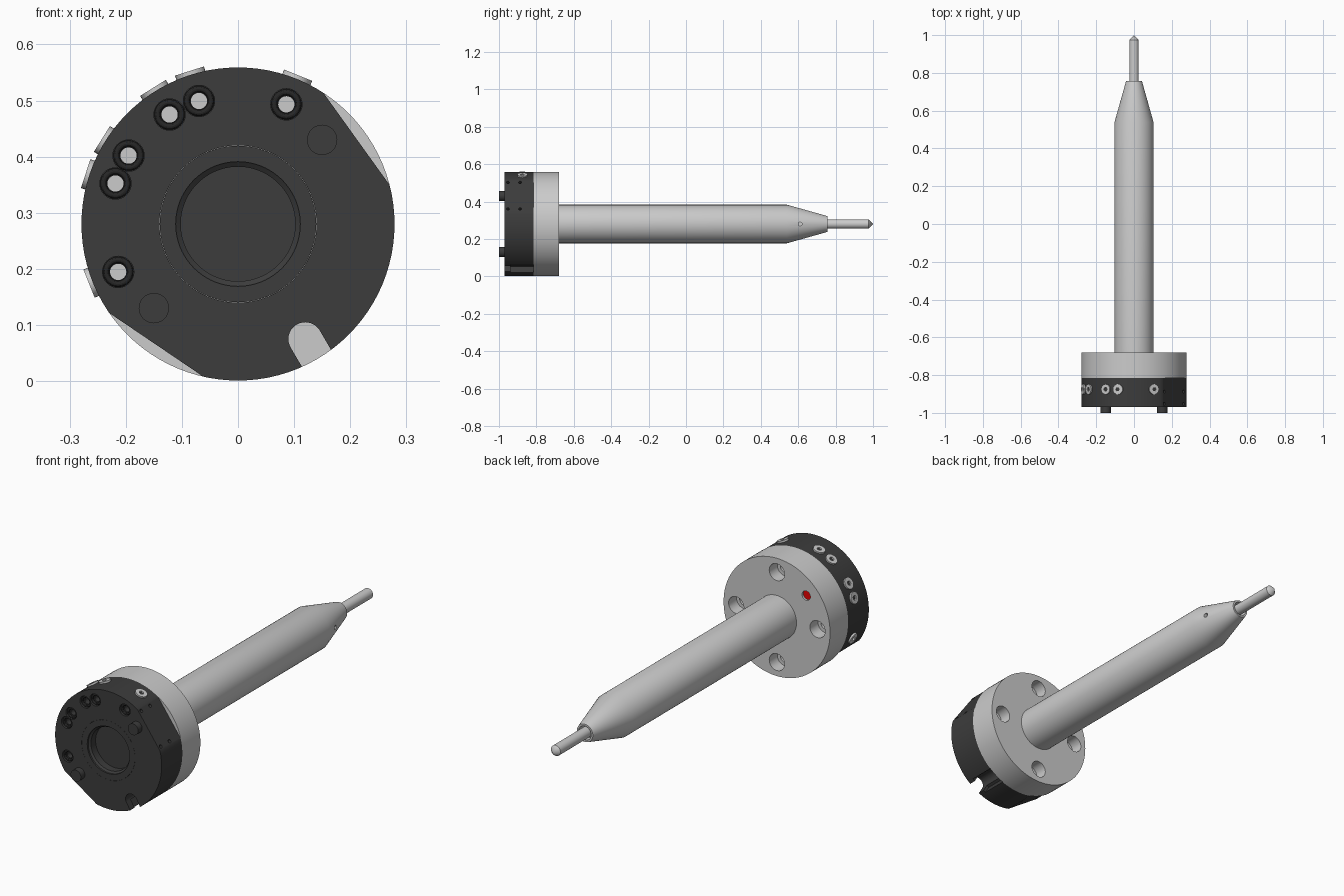
import bpy, bmesh, math
from mathutils import Matrix, Vector

if "Cube" in bpy.data.objects:
    bpy.data.objects.remove(bpy.data.objects["Cube"])

CZ = 0.28          # height of the long axis
R = 0.279          # disk radius


def material(name, rgb):
    m = bpy.data.materials.new(name)
    m.diffuse_color = (*rgb, 1)
    m.use_nodes = True
    m.node_tree.nodes["Principled BSDF"].inputs["Base Color"].default_value = m.diffuse_color
    return m


DARK = material("dark", (0.045, 0.045, 0.045))
BLACK = material("black", (0.02, 0.02, 0.02))
RED = material("red", (0.8, 0.0, 0.0))


def finish(name, bm, mat=None):
    bmesh.ops.recalc_face_normals(bm, faces=bm.faces)
    me = bpy.data.meshes.new(name)
    bm.to_mesh(me)
    bm.free()
    ob = bpy.data.objects.new(name, me)
    bpy.context.collection.objects.link(ob)
    if mat:
        me.materials.append(mat)
    return ob


def polar(deg, r, y, t=0.0):
    """Point at angle and radius round the axis, shifted t along the tangent."""
    c, s = math.cos(math.radians(deg)), math.sin(math.radians(deg))
    return Vector((r * c - t * s, y, CZ + r * s + t * c))


def cyl(name, p0, p1, r, mat=None, seg=32):
    d = p1 - p0
    m = Matrix.Translation((p0 + p1) / 2) @ d.to_track_quat('Z', 'Y').to_matrix().to_4x4()
    bm = bmesh.new()
    bmesh.ops.create_cone(bm, cap_ends=True, segments=seg, radius1=r, radius2=r,
                          depth=d.length, matrix=m)
    return finish(name, bm, mat)


def box(deg, r0, r1, y0, y1, half):
    m = (Matrix.Translation((0, 0, CZ)) @ Matrix.Rotation(-math.radians(deg), 4, 'Y')
         @ Matrix.Translation(((r0 + r1) / 2, (y0 + y1) / 2, 0))
         @ Matrix.Diagonal((r1 - r0, y1 - y0, 2 * half, 1)))
    bm = bmesh.new()
    bmesh.ops.create_cube(bm, size=1, matrix=m)
    return finish("cutter", bm)


def lathe(name, profile, mat=None, seg=96):
    """Spin (radius, y) points round the long axis."""
    bm = bmesh.new()
    vs = [bm.verts.new((r, y, CZ)) for r, y in profile]
    es = [bm.edges.new(p) for p in zip(vs, vs[1:])]
    bmesh.ops.spin(bm, geom=vs + es, cent=(0, 0, CZ), axis=(0, 1, 0),
                   angle=2 * math.pi, steps=seg)
    bmesh.ops.remove_doubles(bm, verts=bm.verts, dist=1e-5)
    return finish(name, bm, mat)


def cut(ob, cutters):
    for c in cutters:
        mod = ob.modifiers.new("cut", 'BOOLEAN')
        mod.operation, mod.solver, mod.object = 'DIFFERENCE', 'EXACT', c
    dg = bpy.context.evaluated_depsgraph_get()
    me = bpy.data.meshes.new_from_object(ob.evaluated_get(dg))
    ob.modifiers.clear()
    ob.data = me
    for c in cutters:
        bpy.data.objects.remove(c)


def hole(deg, r, y0, y1, rad, seg=32):
    return cyl("cutter", polar(deg, r, y0), polar(deg, r, y1), rad, seg=seg)


# dark tool plate
Y0, Y1 = -0.97, -0.815
plate = lathe("tool_plate", [(0.14, Y0), (R, Y0), (R, Y1), (0.14, Y1), (0.14, Y0)], DARK)
cuts = []

# two flats with small side holes
for a in (35.7, 235.9):
    cuts.append(box(a, 0.26, 0.4, -1.1, Y1 + 0.001, 0.2))
    for t in (-0.087, 0.087):
        for y in (-0.952, -0.887):
            cuts.append(cyl("cutter", polar(a, 0.23, y, t), polar(a, 0.3, y, t), 0.008, seg=16))

# keyed slot, wider behind the front lip
SLOT, SR = -59.7, 0.2375
cuts += [hole(SLOT, SR, -1.1, -0.8, 0.03), box(SLOT, SR, 0.4, -1.1, -0.8, 0.03),
         box(SLOT, SR, 0.4, -0.937, -0.8, 0.043)]

# air ports: counterbore and pilot hole
PORTS = (201.8, 161.7, 148, 122, 107.6, 68)
for a in PORTS:
    cuts += [hole(a, 0.23, -1.1, Y0 + 0.018, 0.028), hole(a, 0.23, -1.1, -0.8, 0.0145)]
cut(plate, cuts)

# port seals and radial fittings
for i, a in enumerate(PORTS, 1):
    seal = [(0.0215 + 0.0055 * math.cos(k * math.pi / 6),
             0.0055 * math.sin(k * math.pi / 6)) for k in range(13)]
    ring = lathe(f"port_seal_{i}", [(r, y) for r, y in seal], BLACK, 32)
    ring.location = polar(a, 0.23, Y0 + 0.011) - Vector((0, 0, CZ))
    fit = cyl(f"side_fitting_{i}", polar(a, 0.25, -0.875), polar(a, 0.286, -0.875), 0.027)
    cut(fit, [cyl("cutter", polar(a, 0.262, -0.875), polar(a, 0.3, -0.875), 0.011, seg=6)])

# central insert with a chamfered blind bore
lathe("centre_insert", [(0, -0.92), (0.102, -0.92), (0.102, -0.955), (0.111, -0.962),
                        (0.111, Y0), (0.1395, Y0), (0.1395, Y1), (0, Y1)], DARK)

# locating pins
for n, a in (("upper", 45), ("lower", 225)):
    cyl(f"locating_pin_{n}", polar(a, 0.212, -1.0), polar(a, 0.212, -0.95), 0.027, DARK)

# grey flange with counterbored bolt holes and an indicator hole
flange = lathe("flange", [(0, Y1), (R, Y1), (R, -0.68), (0, -0.68)])
cuts = []
for a in (0, 90, 180, 270):
    cuts += [hole(a, 0.213, -0.74, -0.6, 0.04), hole(a, 0.213, -0.79, -0.6, 0.024)]
cuts.append(hole(137, 0.21, -0.72, -0.6, 0.022))
cut(flange, cuts)
cyl("red_indicator", polar(137, 0.21, -0.73), polar(137, 0.21, -0.69), 0.0218, RED)

# long shaft with tapered nose and small vent hole
shaft = lathe("shaft", [(0, -0.70), (0.103, -0.70), (0.103, 0.54), (0.042, 0.757),
                        (0.033, 0.757), (0.033, 0.725), (0, 0.725)])
cut(shaft, [cyl("cutter", polar(0, 0.055, 0.61), polar(0, 0.15, 0.61), 0.01, seg=20)])

# slim rod with pointed tip
lathe("tip_rod", [(0, 0.70), (0.025, 0.70), (0.025, 0.975), (0, 1.0)], seg=48)

# smooth shading with sharp edges kept
bpy.ops.object.select_all(action='DESELECT')
for ob in bpy.context.scene.objects:
    ob.select_set(True)
    bpy.context.view_layer.objects.active = ob
bpy.ops.object.shade_smooth_by_angle(angle=math.radians(30))
